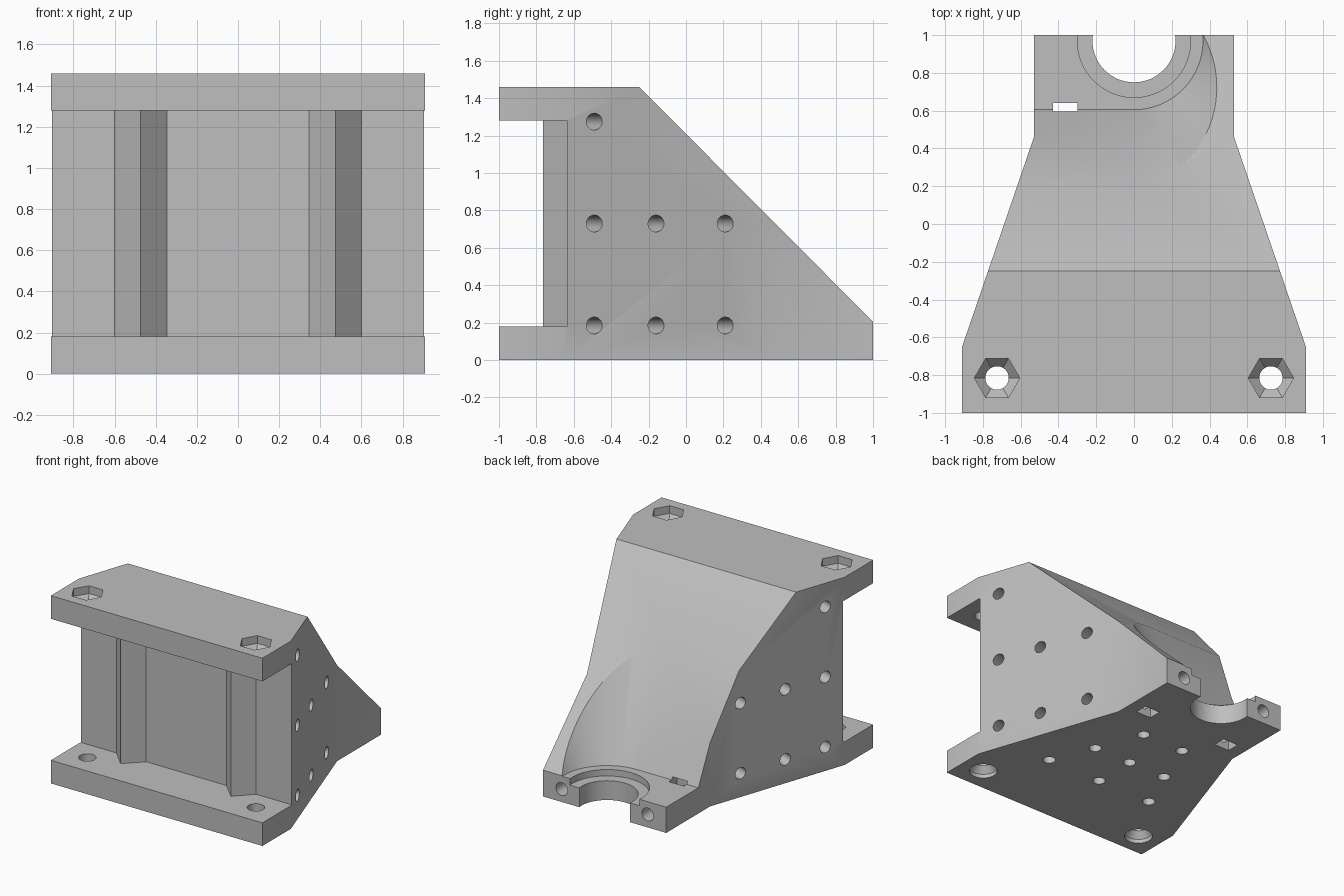
import bpy, bmesh, math
from mathutils import Matrix, Vector

default = bpy.data.objects.get("Cube")
if default:
    bpy.data.objects.remove(default, do_unlink=True)

grey = bpy.data.materials.new("light grey")
grey.use_nodes = True
grey.diffuse_color = (0.52, 0.52, 0.52, 1)
grey.node_tree.nodes["Principled BSDF"].inputs["Base Color"].default_value = grey.diffuse_color


def loft(name, rings):
    """Closed solid through rings of 3D points."""
    bm = bmesh.new()
    loops = [[bm.verts.new(p) for p in ring] for ring in rings]
    n = len(loops[0])
    for a, b in zip(loops, loops[1:]):
        for i in range(n):
            j = (i + 1) % n
            bm.faces.new((a[i], a[j], b[j], b[i]))
    bm.faces.new(loops[0])
    bm.faces.new(loops[-1])
    bmesh.ops.recalc_face_normals(bm, faces=bm.faces)
    mesh = bpy.data.meshes.new(name)
    bm.to_mesh(mesh)
    bm.free()
    mesh.materials.append(grey)
    ob = bpy.data.objects.new(name, mesh)
    bpy.context.scene.collection.objects.link(ob)
    return ob


def prism(name, outline, low, high):
    return loft(name, [[(x, y, z) for x, y in outline] for z in (low, high)])


def lathe(name, profile, at, axis=(0, 0, 1), sides=32):
    """Round or faceted solid from (radius, height) pairs along an axis."""
    turn = Vector((0, 0, 1)).rotation_difference(Vector(axis)).to_matrix().to_4x4()
    place = Matrix.Translation(at) @ turn
    angles = [math.tau * i / sides for i in range(sides)]
    return loft(name, [[place @ Vector((r * math.cos(a), r * math.sin(a), h)) for a in angles]
                       for r, h in profile])


def mirrored(points):
    return points + [(-x, y) for x, y in reversed(points)]


# Tapered block
HEIGHT = 1.46
bracket = prism("bracket", mirrored([(0.91, -1), (0.91, -0.65), (0.53, 0.46), (0.53, 1)]), 0, HEIGHT)
cutters = []

# Rear slope
slope = [(-0.4, 1.611), (1.2, 0.004), (1.2, 2), (-0.4, 2)]
cutters.append(loft("slope_cutter", [[(x, y, z) for y, z in slope] for x in (-2, 2)]))

# Front channel between the flanges, leaving two vertical ridges
channel = [(2, -2), (2, -0.635), (0.6, -0.635), (0.475, -0.765), (0.345, -0.635)]
cutters.append(prism("channel_cutter", mirrored(channel), 0.18, 1.28))

# Scoop above the clamp: conical on one side, running straight out on the other
BORE_Y, FLOOR = 0.97, 0.2
rings = []
for r, z in ((0.365, FLOOR), (1.048, 1.6)):
    arc = [math.pi * (i / 48 - 0.5) for i in range(49)]
    rings.append([(-2, BORE_Y - r, z)]
                 + [(r * math.cos(a), BORE_Y + r * math.sin(a), z) for a in arc]
                 + [(-2, BORE_Y + r, z)])
cutters.append(loft("scoop_cutter", rings))

# Clamp bore with a shallow step
cutters.append(lathe("bore_cutter", [(0.22, -0.1), (0.22, 0.15), (0.30, 0.15), (0.30, 0.3)],
                     (0, BORE_Y, 0), sides=64))

SIDE = Vector((1.11, 0.38, 0)).normalized()
for s in (-1, 1):
    # Flange screw holes, hexagonal recess above and countersink below
    spot = (0.725 * s, -0.815, 0)
    cutters.append(lathe("screw_cutter", [(0.1, -0.1), (0.1, 0.03), (0.062, 0.08), (0.062, 1.6)], spot))
    cutters.append(lathe("hex_cutter", [(0.06, 1.34), (0.12, 1.40), (0.12, 1.6)], spot, sides=6))

    # Nut slots and clamp bolt holes
    slot = [(s * 0.365 + x, y) for x, y in ((-0.065, 0.54), (0.065, 0.54), (0.065, 0.64), (-0.065, 0.64))]
    cutters.append(prism("slot_cutter", slot, -0.1, 0.22))
    cutters.append(lathe("bolt_cutter", [(0.05, 0), (0.05, 0.8)], (s * 0.37, 0.45, 0.1), (0, 1, 0)))

    # Blind holes square to the slanted sides
    for y, z in [(y, z) for y in (-0.49, -0.16, 0.21) for z in (0.185, 0.73)] + [(-0.49, 1.275)]:
        x = 0.91 - (y + 0.65) * 0.342
        cutters.append(lathe("side_hole_cutter", [(0.045, -0.3), (0.045, 0.1)],
                             (s * x, y, z), (s * SIDE.x, SIDE.y, 0), 24))

# Blind holes in the underside
for y, xs in ((-0.39, (-0.465, 0, 0.465)), (-0.05, (-0.32, 0, 0.32)), (0.32, (-0.18, 0.18))):
    for x in xs:
        cutters.append(lathe("base_hole_cutter", [(0.045, -0.1), (0.045, 0.25)], (x, y, 0), sides=24))

# Carve the block and discard the cutters
for cutter in cutters:
    cutter.hide_render = True
    mod = bracket.modifiers.new(cutter.name, "BOOLEAN")
    mod.operation = "DIFFERENCE"
    mod.solver = "EXACT"
    mod.object = cutter
bpy.context.view_layer.update()
carved = bpy.data.meshes.new_from_object(bracket.evaluated_get(bpy.context.evaluated_depsgraph_get()))
bracket.modifiers.clear()
bracket.data = carved
carved.materials.clear()
carved.materials.append(grey)
for face in carved.polygons:
    face.material_index = 0
for cutter in cutters:
    bpy.data.objects.remove(cutter, do_unlink=True)

for ob in bpy.context.selected_objects:
    ob.select_set(False)
bracket.select_set(True)
bpy.context.view_layer.objects.active = bracket
bpy.ops.object.shade_smooth_by_angle(angle=math.radians(25))
